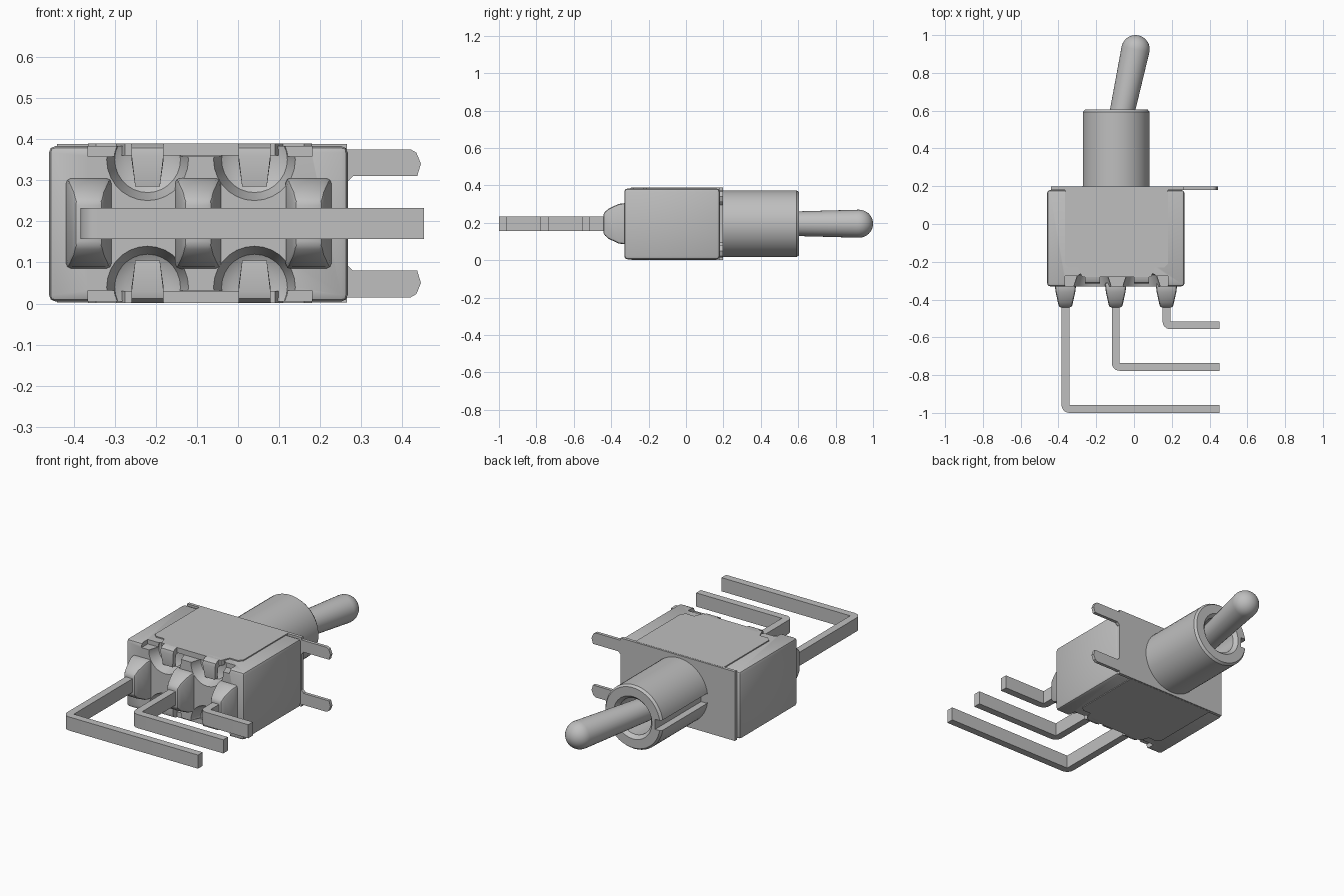
import bpy, bmesh, math
from mathutils import Vector

cube = bpy.data.objects.get("Cube")
if cube:
    bpy.data.objects.remove(cube, do_unlink=True)

grey = bpy.data.materials.new("plain grey")
grey.use_nodes = True
COLOUR = (0.52, 0.52, 0.52, 1)
grey.diffuse_color = COLOUR
grey.node_tree.nodes["Principled BSDF"].inputs["Base Color"].default_value = COLOUR

CX, CZ = -0.095, 0.195   # axis of the bushing and case


def finish(name, bm, bevel=0, segments=2):
    bmesh.ops.recalc_face_normals(bm, faces=bm.faces)
    mesh = bpy.data.meshes.new(name)
    bm.to_mesh(mesh)
    bm.free()
    mesh.materials.append(grey)
    obj = bpy.data.objects.new(name, mesh)
    bpy.context.collection.objects.link(obj)
    if bevel:
        mod = obj.modifiers.new("bevel", "BEVEL")
        mod.width, mod.segments = bevel, segments
        apply(obj, mod)
    return obj


def select(obj):
    bpy.ops.object.select_all(action="DESELECT")
    obj.select_set(True)
    bpy.context.view_layer.objects.active = obj


def apply(obj, mod):
    select(obj)
    bpy.ops.object.modifier_apply(modifier=mod.name)


def smooth(obj, angle=35):
    select(obj)
    bpy.ops.object.shade_smooth_by_angle(angle=math.radians(angle))


def loft(name, rings, bevel=0, segments=2):
    """Skin a run of equal rings and cap both ends."""
    bm = bmesh.new()
    loops = [[bm.verts.new(p) for p in ring] for ring in rings]
    n = len(loops[0])
    for a, b in zip(loops, loops[1:]):
        for i in range(n):
            j = (i + 1) % n
            bm.faces.new((a[i], a[j], b[j], b[i]))
    bm.faces.new(loops[0])
    bm.faces.new(loops[-1])
    return finish(name, bm, bevel, segments)


def box(name, x, y, z, bevel=0):
    rings = [[(x[0], v, z[0]), (x[1], v, z[0]), (x[1], v, z[1]), (x[0], v, z[1])] for v in y]
    return loft(name, rings, bevel)


def lathe(name, profile, origin, direction, steps=40):
    """Turn (radius, distance) points around a line."""
    d = Vector(direction).normalized()
    u = Vector((0, 0, 1))
    v = d.cross(u)
    rings = []
    for r, h in profile:
        c = Vector(origin) + d * h
        angles = [math.tau * i / steps for i in range(steps)]
        rings.append([c + (u * math.cos(a) + v * math.sin(a)) * r for a in angles])
    return loft(name, rings)


def cut(obj, cutter):
    mod = obj.modifiers.new("cut", "BOOLEAN")
    mod.operation, mod.solver, mod.object = "DIFFERENCE", "EXACT", cutter
    apply(obj, mod)
    bpy.data.objects.remove(cutter, do_unlink=True)


# Case with cover notches and round scoops in its front
case = box("case", (-0.46, 0.267), (-0.33, 0.18), (0.005, 0.383), 0.016)
scoops = (-0.22, 0.04)
for side in (-1, 1):
    edges = sorted((CZ + side * 0.163, CZ + side * 0.3))
    cut(case, box("notch_cutter", (-0.365, 0.18), (-0.4, -0.275), edges))
    for x in scoops:
        cut(case, lathe("scoop_cutter", [(0.107, 0), (0.095, 0.04), (0.08, 0.085), (0.055, 0.1)],
                        (x, -0.355, CZ + side * 0.155), (0, 1, 0), 28))
smooth(case)

# Metal cover plates above and below, each with two bent tongues
for side, label in ((1, "top"), (-1, "bottom")):
    inner, outer = CZ + side * 0.165, CZ + side * 0.194
    left, right, back, front = -0.365, 0.18, 0.19, -0.28
    outline = [(left, back), (left, front + 0.07), (left + 0.02, front + 0.05),
               (left + 0.07, front + 0.05), (left + 0.09, front), (right - 0.09, front),
               (right - 0.07, front + 0.05), (right - 0.02, front + 0.05),
               (right, front + 0.07), (right, back)]
    loft(label + "_cover", [[(x, y, z) for x, y in outline] for z in (inner, outer)])
    for x in scoops:
        bend = [(-0.25, 0.194), (-0.29, 0.194), (-0.31, 0.183), (-0.315, 0.165), (-0.305, 0.09),
                (-0.28, 0.09), (-0.29, 0.155), (-0.25, 0.165)]
        rings = []
        for s in (-1, 1):
            rings.append([(x + s * (0.03 if h < 0.1 else 0.039), y, CZ + side * h)
                          for y, h in bend])
        smooth(loft(label + "_tongue", rings))

# Mounting frame with two locating tabs
half = [(-0.44, 0.193), (0.265, 0.193), (0.265, 0.18), (0.42, 0.18), (0.434, 0.172),
        (0.445, 0.145), (0.436, 0.115), (0.28, 0.115), (0.265, 0.1)]
frame = half + [(x, -h) for x, h in reversed(half)]
loft("mounting_frame", [[(x, y, CZ + h) for x, h in frame] for y in (0.18, 0.198)])

# Threaded-neck style bushing with a keyway
bushing = lathe("bushing", [(0.09, 0.19), (0.178, 0.19), (0.178, 0.592), (0.168, 0.605),
                            (0.118, 0.605), (0.1, 0.585), (0.1, 0.4)],
                (CX, 0, CZ), (0, 1, 0), 48)
cut(bushing, box("keyway_cutter", (-0.4, -0.233), (0.2, 0.7), (CZ - 0.028, CZ + 0.028)))
smooth(bushing)

# Tilted toggle lever with a rounded tip
start, tip = Vector((-0.108, 0.38, CZ)), Vector((0.008, 0.925, CZ))
length = (tip - start).length
profile = [(0.06, 0), (0.075, length)]
for i in range(1, 9):
    a = math.radians(i * 11)
    profile.append((0.075 * math.cos(a), length + 0.075 * math.sin(a)))
smooth(lathe("toggle_lever", profile, start, tip - start, 32))

# Terminals: tapered seals and right-angle pins
T = 0.041
for label, x, reach in (("right", -0.363, -1.0), ("middle", -0.097, -0.777), ("left", 0.172, -0.557)):
    rings = []
    for y, w, h in ((-0.31, 0.058, 0.112), (-0.36, 0.052, 0.106),
                    (-0.415, 0.04, 0.08), (-0.442, 0.034, 0.055)):
        rings.append([(x + i * w, y, CZ + k * h) for i, k in ((-1, -1), (1, -1), (1, 1), (-1, 1))])
    smooth(loft(label + "_seal", rings, 0.012))

    x0 = x - T / 2
    path = [(x0, -0.4)]
    for i in range(7):
        a = math.radians(180 + 15 * i)
        path.append((x0 + T + T * math.cos(a), reach + T + T * math.sin(a)))
    path += [(0.453, reach), (0.453, reach + T), (x0 + T, reach + T), (x0 + T, -0.4)]
    pin = loft(label + "_pin", [[(px, py, z) for px, py in path] for z in (CZ - 0.038, CZ + 0.038)])
    smooth(pin)
